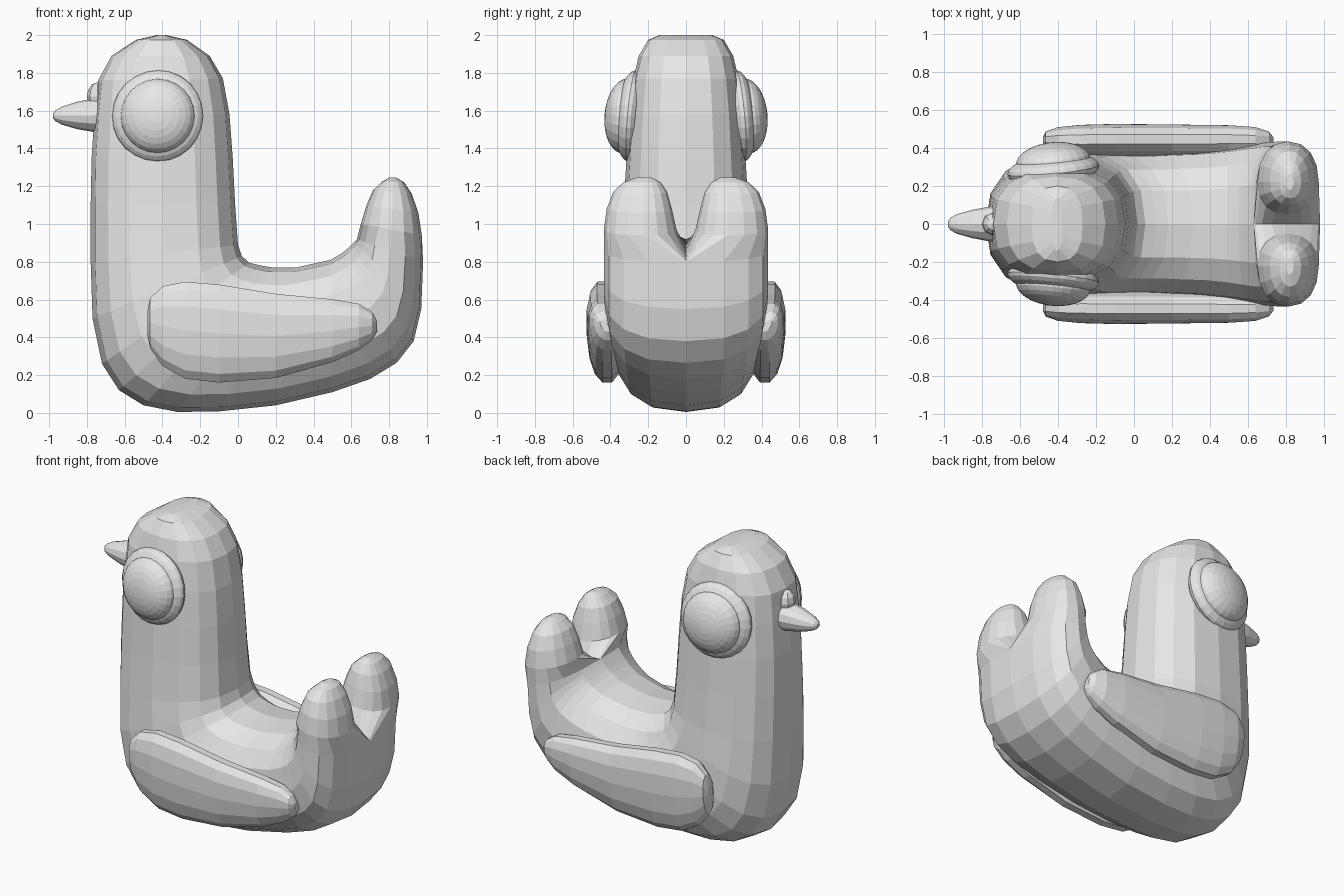
import bpy, bmesh, math
from mathutils import Matrix, Vector

if "Cube" in bpy.data.objects:
    bpy.data.objects.remove(bpy.data.objects["Cube"])

grey = bpy.data.materials.new("plain grey")
grey.diffuse_color = (0.8, 0.8, 0.8, 1)
grey.use_nodes = True
grey.node_tree.nodes["Principled BSDF"].inputs["Base Color"].default_value = grey.diffuse_color


def power(v, n):
    return math.copysign(abs(v) ** (2 / n), v)


def finish(bm, name, both_sides=False):
    """Optionally mirror across y = 0, then turn the bmesh into an object."""
    if both_sides:
        bmesh.ops.mirror(bm, geom=bm.verts[:] + bm.edges[:] + bm.faces[:],
                         matrix=Matrix.Identity(4), merge_dist=0.0001, axis='Y')
    bmesh.ops.remove_doubles(bm, verts=bm.verts[:], dist=0.0001)
    bmesh.ops.recalc_face_normals(bm, faces=bm.faces[:])
    mesh = bpy.data.meshes.new(name)
    bm.to_mesh(mesh)
    bm.free()
    mesh.materials.append(grey)
    ob = bpy.data.objects.new(name, mesh)
    bpy.context.collection.objects.link(ob)
    return ob


def loft(rings):
    """Skin a list of closed point rings and cap both ends."""
    bm = bmesh.new()
    rows = [[bm.verts.new(p) for p in ring] for ring in rings]
    n = len(rows[0])
    for a, b in zip(rows, rows[1:]):
        for i in range(n):
            j = (i + 1) % n
            bm.faces.new((a[i], a[j], b[j], b[i]))
    bm.faces.new(rows[0])
    bm.faces.new(rows[-1])
    return bm


def section(outer, inner, cy, w, wi, n=2.5, steps=16):
    """Rounded section between two (x, z) points, w wide outward and wi inward in y."""
    pts = []
    for k in range(steps):
        t = -math.pi / 2 + 2 * math.pi * k / steps
        c, s = power(math.cos(t), n), power(math.sin(t), n)
        x = (outer[0] + inner[0]) / 2 + (outer[0] - inner[0]) / 2 * s
        z = (outer[1] + inner[1]) / 2 + (outer[1] - inner[1]) / 2 * s
        pts.append((x, cy + (w if c > 0 else wi) * c, z))
    return pts


# Body half: head, neck, belly and rump (outer x, z, inner x, z, half width)
trunk = [
    (-.43, 2.0, -.38, 2.0, .14), (-.54, 1.975, -.27, 1.975, .20),
    (-.67, 1.89, -.15, 1.89, .25), (-.74, 1.76, -.08, 1.77, .28),
    (-.76, 1.58, -.045, 1.58, .30), (-.775, 1.35, -.028, 1.35, .315),
    (-.78, 1.10, -.015, 1.10, .33), (-.78, .80, 0, .89, .35),
    (-.77, .50, .02, .83, .37), (-.72, .26, .06, .795, .38),
    (-.63, .12, .12, .78, .38), (-.50, .04, .18, .77, .38),
    (-.32, .005, .24, .77, .38), (-.10, .008, .31, .77, .385),
    (.20, .04, .40, .79, .39), (.50, .11, .49, .81, .405),
    (.70, .18, .55, .845, .42), (.84, .265, .58, .87, .43),
    (.93, .38, .60, .89, .435), (.97, .55, .615, .905, .435),
    (.98, .80, .63, .92, .435)]
# Tail lobe above the notch (outer x, z, inner x, z, width out, width in)
lobe = [(.973, .94, .65, 1.0, .215, .17), (.955, 1.06, .68, 1.10, .20, .145),
        (.92, 1.16, .715, 1.18, .165, .12), (.88, 1.22, .765, 1.225, .11, .085),
        (.84, 1.245, .80, 1.245, .045, .04)]
rings = [section((a, b), (c, d), 0, w, 0) for a, b, c, d, w in trunk]
rings += [section((a, b), (c, d), .22, w, wi, 2.2) for a, b, c, d, w, wi in lobe]
bm = loft(rings)
middle = [f for f in bm.faces if all(abs(v.co.y) < 1e-4 for v in f.verts)]
bmesh.ops.delete(bm, geom=middle, context='FACES')
finish(bm, "body", True)

# Wings: pillow shapes along the flanks (x, low z, high z, y centre, half depth)
wing = [(-.48, .41, .54, .425, .025), (-.465, .34, .61, .43, .055),
        (-.40, .245, .675, .43, .08), (-.28, .175, .70, .43, .092),
        (-.10, .155, .685, .432, .095), (.20, .18, .635, .432, .092),
        (.50, .265, .605, .432, .088), (.64, .33, .58, .43, .08),
        (.71, .385, .535, .43, .055), (.735, .43, .49, .43, .02)]
rings = []
for x, lo, hi, cy, d in wing:
    ring = []
    for k in range(14):
        t = 2 * math.pi * k / 14
        s = power(math.sin(t), 2.3)
        ring.append((x, cy + d * power(math.cos(t), 2.3) + .015 * s,
                     (lo + hi) / 2 + (hi - lo) / 2 * s))
    rings.append(ring)
finish(loft(rings), "wings", True)


# Eyes: a flattened rim with a domed eyeball on each side, tipped up and forward
def eye_part(name, y, radius, depth):
    bm = bmesh.new()
    bmesh.ops.create_uvsphere(bm, u_segments=24, v_segments=14, radius=1)
    tilt = (Matrix.Rotation(math.radians(6), 4, 'Z') @
            Matrix.Rotation(math.radians(5), 4, 'X') @
            Matrix.Rotation(math.radians(-90), 4, 'X'))
    bm.transform(Matrix.Translation(Vector((-.425, y, 1.572))) @ tilt @
                 Matrix.Diagonal((radius, radius, depth, 1)))
    finish(bm, name, True)


eye_part("eye_rims", .285, .243, .085)
eye_part("eyeballs", .325, .198, .105)

# Beak: tapering round cone with a blunt tip (x, half width, low z, high z)
beak = [(-.70, .095, 1.48, 1.675), (-.77, .09, 1.488, 1.663),
        (-.85, .075, 1.502, 1.648), (-.93, .052, 1.525, 1.622),
        (-.965, .034, 1.543, 1.603), (-.98, .014, 1.56, 1.585)]
rings = [[(x, w * math.cos(k * math.pi / 6),
           (lo + hi) / 2 + (hi - lo) / 2 * math.sin(k * math.pi / 6))
          for k in range(12)] for x, w, lo, hi in beak]
finish(loft(rings), "beak")

# Small bump above the beak
bm = bmesh.new()
bmesh.ops.create_uvsphere(bm, u_segments=8, v_segments=6, radius=1)
bm.transform(Matrix.Translation(Vector((-.745, 0, 1.675))) @
             Matrix.Diagonal((.055, .06, .075, 1)))
finish(bm, "beak_bump")
